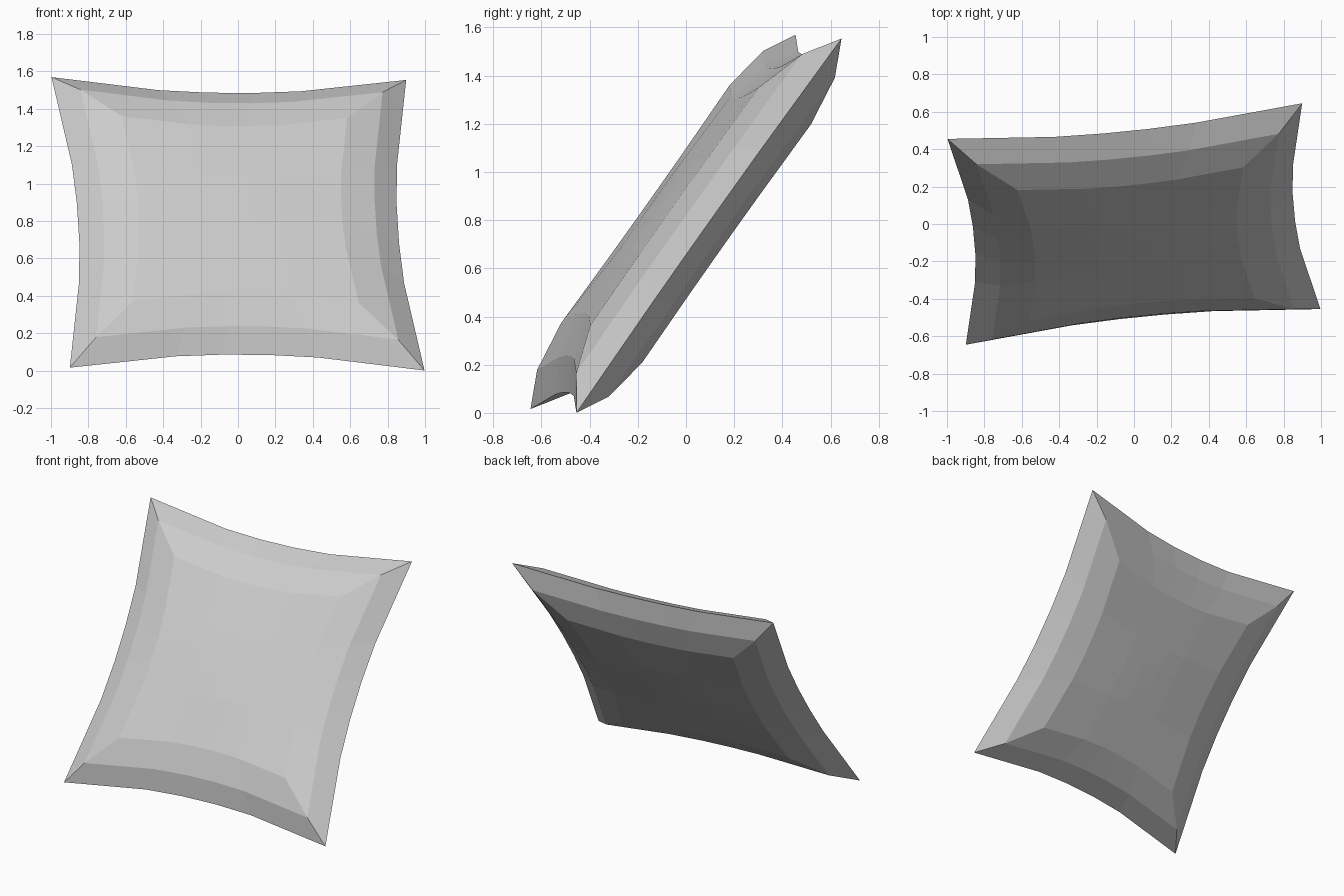
import bpy, bmesh
from mathutils import Matrix, Vector

if "Cube" in bpy.data.objects:
    bpy.data.objects.remove(bpy.data.objects["Cube"])

# Cushion: rim, two inset rings and a nearly flat middle, mirrored front to back
STEPS = (-1.0, -0.4, -0.13, 0.13, 0.4, 1.0)
RINGS = ((0.953, 0.0), (0.812, 0.084), (0.606, 0.133))   # half size, height


def point(size, i, j, height):
    """Square-grid position with sides pinched inwards at their middles."""
    return Vector((size * i * (0.9 + 0.1 * j * j),
                   size * j * (0.9 + 0.1 * i * i), height))


# Boundary walk around one ring, anticlockwise
walk = ([(s, -1) for s in STEPS[:-1]] + [(1, s) for s in STEPS[:-1]]
        + [(-s, 1) for s in STEPS[:-1]] + [(-1, -s) for s in STEPS[:-1]])

bm = bmesh.new()


def quad(points):
    bm.faces.new([bm.verts.new(p) for p in points])


for side in (1, -1):
    # Sloping bands from the seam to the middle panel
    for (s0, h0), (s1, h1) in zip(RINGS, RINGS[1:]):
        for k, a in enumerate(walk):
            b = walk[(k + 1) % len(walk)]
            quad([point(s0, *a, side * h0), point(s0, *b, side * h0),
                  point(s1, *b, side * h1), point(s1, *a, side * h1)])
    # Slightly domed middle panel
    size, h = RINGS[-1]
    for i0, i1 in zip(STEPS, STEPS[1:]):
        for j0, j1 in zip(STEPS, STEPS[1:]):
            quad([point(size, i, j, side * (h + 0.016 * (1 - i * i) * (1 - j * j)))
                  for i, j in ((i0, j0), (i1, j0), (i1, j1), (i0, j1))])

bmesh.ops.remove_doubles(bm, verts=bm.verts, dist=1e-4)
bmesh.ops.recalc_face_normals(bm, faces=bm.faces)

# Lean the cushion back and turn it slightly
u = Vector((0.995, 0.1, -0.008)).normalized()
v = Vector((-0.055, 0.577, 0.815))
v = (v - u * v.dot(u)).normalized()
n = u.cross(v)
bm.transform(Matrix.Translation((0, 0, 0.785)) @ Matrix((u, v, n)).transposed().to_4x4())

mesh = bpy.data.meshes.new("cushion")
bm.to_mesh(mesh)
bm.free()
bpy.context.collection.objects.link(bpy.data.objects.new("cushion", mesh))
